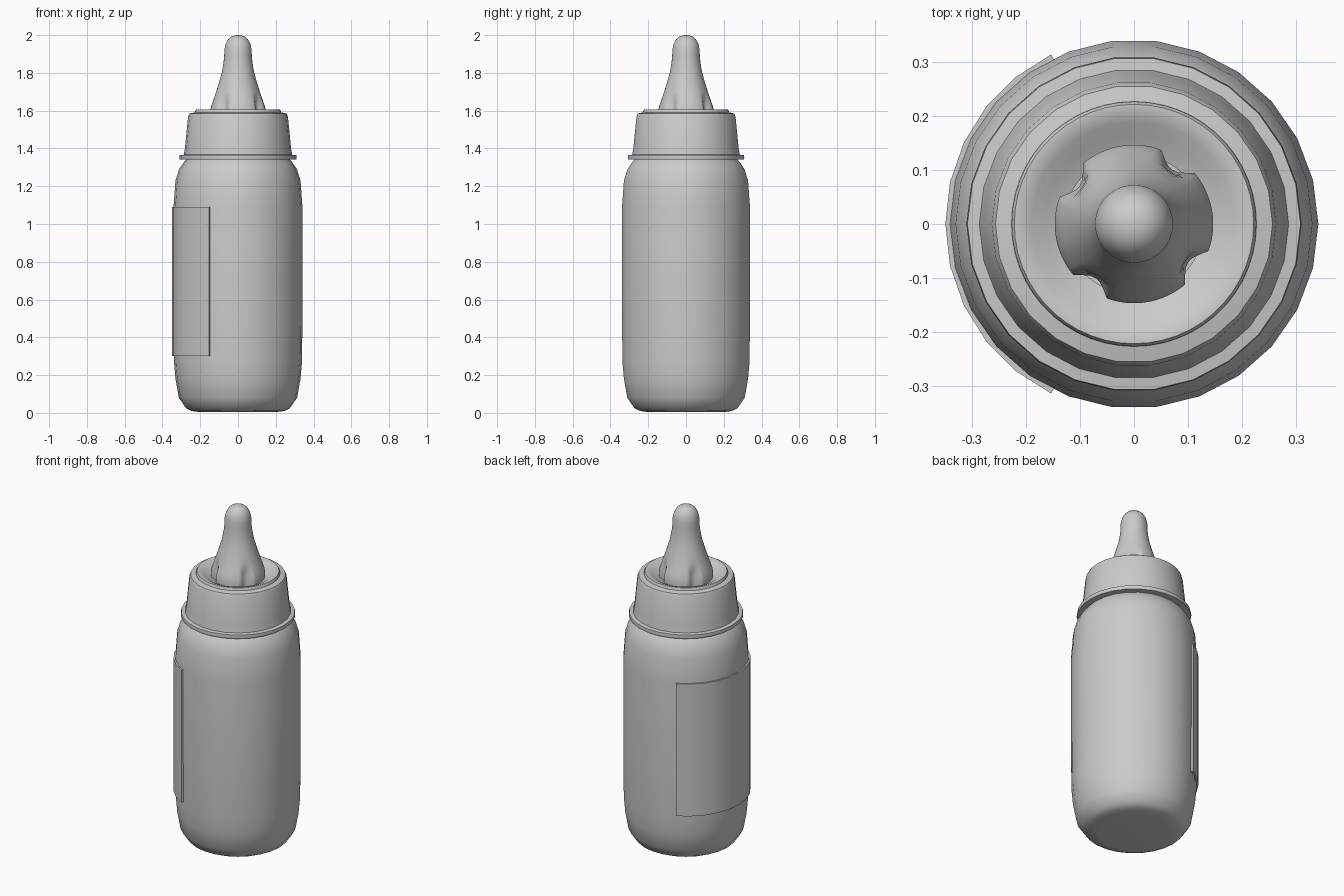
import bpy, bmesh, math

if "Cube" in bpy.data.objects:
    bpy.data.objects.remove(bpy.data.objects["Cube"])


def finish(name, bm, angle=40):
    bmesh.ops.recalc_face_normals(bm, faces=bm.faces[:])
    mesh = bpy.data.meshes.new(name)
    bm.to_mesh(mesh)
    bm.free()
    obj = bpy.data.objects.new(name, mesh)
    bpy.context.collection.objects.link(obj)
    bpy.ops.object.select_all(action='DESELECT')
    obj.select_set(True)
    bpy.context.view_layer.objects.active = obj
    bpy.ops.object.shade_smooth_by_angle(angle=math.radians(angle))
    return obj


def lathe(name, profile, sides, closed=False, shape=None, angle=40):
    """Revolve (radius, z) points about z; shape can alter the radius."""
    bm = bmesh.new()
    rings = []
    for r, z in profile:
        if r == 0:
            rings.append([bm.verts.new((0, 0, z))] * sides)
            continue
        ring = []
        for i in range(sides):
            a = math.tau * i / sides
            q = shape(r, z, a) if shape else r
            ring.append(bm.verts.new((q * math.cos(a), q * math.sin(a), z)))
        rings.append(ring)
    pairs = list(zip(rings, rings[1:]))
    if closed:
        pairs.append((rings[-1], rings[0]))
    for lo, hi in pairs:
        for i in range(sides):
            j = (i + 1) % sides
            quad = list(dict.fromkeys((lo[i], lo[j], hi[j], hi[i])))
            bm.faces.new(quad)
    return finish(name, bm, angle)


SIDES = 26

# Bottle body with rounded base, shoulder and hidden neck
lathe("bottle_body", [
    (0, 0.006), (0.20, 0.004), (0.245, 0.01), (0.275, 0.025), (0.313, 0.08),
    (0.331, 0.18), (0.339, 0.27), (0.342, 0.6), (0.342, 1.08), (0.331, 1.23),
    (0.312, 1.29), (0.285, 1.33), (0.255, 1.36), (0.24, 1.40), (0.24, 1.54)],
    SIDES, angle=60)

# Screw collar: flange, tapered wall, open top and inner wall
lathe("screw_collar", [
    (0.27, 1.342), (0.309, 1.342), (0.311, 1.35), (0.309, 1.364), (0.287, 1.367),
    (0.281, 1.40), (0.264, 1.57), (0.257, 1.585), (0.225, 1.592),
    (0.222, 1.565), (0.25, 1.56), (0.27, 1.38)],
    SIDES, closed=True, angle=30)

# Teat flange dished inside the collar
lathe("teat_flange", [
    (0.228, 1.575), (0.227, 1.598), (0.222, 1.606), (0.212, 1.606),
    (0.19, 1.598), (0.165, 1.582), (0.13, 1.568)], 52)


def notch(r, z, a):
    # Four small vents pressed into the teat base
    d = math.degrees(a) - 55
    d = (d + 45) % 90 - 45
    around = max(0, 1 - (d / 13) ** 2) ** 0.7
    height = max(0, min(1, (1.69 - z) / 0.06))
    return r - 0.024 * around * height


# Teat with rounded tip
lathe("teat", [
    (0.147, 1.565), (0.147, 1.60), (0.143, 1.62), (0.135, 1.645), (0.126, 1.67),
    (0.116, 1.70), (0.10, 1.75), (0.086, 1.80), (0.077, 1.85), (0.073, 1.89),
    (0.072, 1.925), (0.065, 1.955), (0.052, 1.978), (0.035, 1.992),
    (0.018, 1.998), (0, 2.0)], 72, shape=notch, angle=60)

# Curved label wrapped round the left side
bm = bmesh.new()
columns = []
for i in range(11):
    a = math.radians(116 + 12.8 * i)
    columns.append([bm.verts.new((r * math.cos(a), r * math.sin(a), z))
                    for r, z in ((0.337, 0.30), (0.350, 0.30), (0.350, 1.09), (0.337, 1.09))])
for c, d in zip(columns, columns[1:]):
    for k in range(4):
        n = (k + 1) % 4
        bm.faces.new((c[k], c[n], d[n], d[k]))
bm.faces.new(columns[0])
bm.faces.new(columns[-1])
finish("label_panel", bm)
